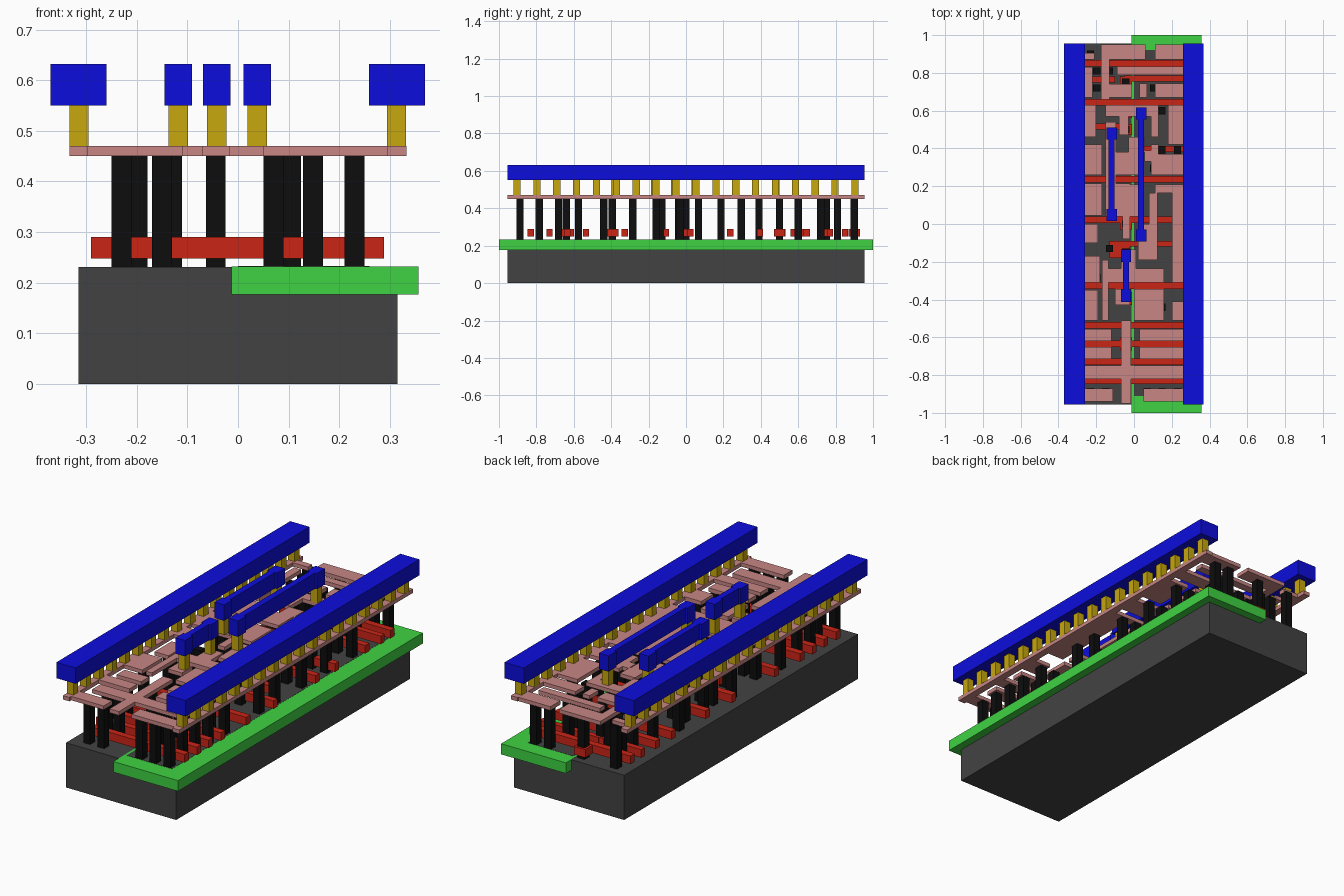
import bpy, bmesh

def material(name, rgb):
    m = bpy.data.materials.new(name)
    m.diffuse_color = (*rgb, 1)
    return m

DARK = material("dark_grey", (.055, .055, .055))
GREEN = material("green", (.05, .65, .055))
RED = material("red", (.6, .018, .008))
BLACK = material("black", (.004, .004, .004))
PINK = material("pink", (.57, .24, .23))
GOLD = material("gold", (.57, .39, .004))
BLUE = material("blue", (.004, .004, .72))

def layer(name, rects, z0, z1, mat):
    """One object made of boxes; each rect is (x0, x1, y0, y1)."""
    bm = bmesh.new()
    for x0, x1, y0, y1 in rects:
        verts = bmesh.ops.create_cube(bm, size=1)["verts"]
        for v in verts:
            v.co = (x1 if v.co.x > 0 else x0,
                    y1 if v.co.y > 0 else y0,
                    z1 if v.co.z > 0 else z0)
    me = bpy.data.meshes.new(name)
    bm.to_mesh(me)
    bm.free()
    me.materials.append(mat)
    ob = bpy.data.objects.new(name, me)
    bpy.context.collection.objects.link(ob)
    return ob

def squares(points, half=.0195):
    return [(x - half, x + half, y - half, y + half) for x, y in points]

L, R = -.333, .333     # outer edges of the interconnect rails
END = .955

# Base block, well and active area
layer("substrate", [(-.315, .315, -END, END)], 0, .231, DARK)
layer("well", [(-.013, .357, -1, 1)], .177, .232, GREEN)
layer("active_area", [(0, .26, -.91, .92)], .225, .2328, DARK)

# Red gate strips: full-width ones, partial ones and contact pads
full = [-.83, -.73, -.635, -.535, -.327, .237, .645, .85]
gates = [(-.29, .288, y - .017, y + .017) for y in full]
gates += [
    (-.05, .288, .755, .785), (-.29, -.10, .75, .78),
    (-.29, -.03, .50, .533), (.02, .288, .38, .412),
    (-.29, .20, .005, .04), (-.13, .288, -.12, -.09),
]
pads = [
    (-.075, -.01, -.67, -.60), (-.075, -.01, -.43, -.36),
    (-.13, -.02, -.18, -.09), (-.075, -.01, -.03, .035),
    (-.075, -.01, .47, .53), (-.075, -.01, .56, .645),
    (-.075, -.01, .72, .78), (-.075, -.01, .87, .93),
]
layer("gates", gates + pads, .248, .29, RED)

# Black contact pillars down to the active area and the gates
low_rows = [-.888, -.682, -.575, -.44, .187, .39, .60, .90]
mid_rows = [-.785, -.285, .067, .295, .72, .81]
contacts = [(x, y) for y in low_rows for x in (-.23, .148, .23)]
contacts += [(x, y) for y in mid_rows for x in (-.198, -.13, .105)]
contacts += [(-.15, -.888), (.07, -.888), (.07, -.682), (.07, -.575), (.23, -.785),
             (.23, -.16), (.23, -.03), (.105, -.13), (-.23, -.04), (-.13, -.13)]
contacts += [(-.044, y) for y in (-.64, -.395, -.15, 0, .50, .60, .75, .90)]
layer("contacts", squares(contacts), .231, .452, BLACK)

# Pink interconnect: rails and their fingers
layer("left_wiring", [
    (L, -.296, -END, END),
    (L, -.11, -.94, -.87), (L, -.12, -.715, -.65), (L, -.19, -.51, -.35),
    (-.26, -.18, -.31, -.17), (L, -.19, -.10, .0), (L, -.17, .045, .215),
    (-.26, -.17, .26, .42), (L, -.20, .46, .63), (-.26, -.22, .67, .83),
    (L, -.21, .87, .905),
], .45, .47, PINK)
layer("right_wiring", [
    (.294, R, -END, END),
    (.05, R, -.94, -.87), (.03, R, -.715, -.65), (.20, R, -.51, -.41),
    (.20, R, -.31, .165), (.12, R, .26, .37), (.11, R, .165, .21),
    (.18, R, .42, .63), (.11, R, .67, .745), (.11, R, .87, .95),
], .45, .47, PINK)

# Pink output comb near the front
layer("output_wiring", [
    (-.07, -.016, -.95, -.51), (-.26, .26, -.82, -.75),
    (-.26, -.12, -.62, -.555), (.03, .26, -.62, -.555),
], .45, .47, PINK)

# Pink signal wiring in the middle
layer("signal_wiring", [
    (0, .16, -.51, -.345), (-.17, -.135, -.51, -.19), (-.10, -.02, -.43, -.345),
    (-.135, .16, -.31, -.235), (-.07, .01, -.235, -.135), (.02, .125, -.19, 0),
    (.08, .125, 0, .165), (-.15, -.02, .04, .215), (-.06, -.02, -.08, .04),
    (-.15, -.095, .215, .54), (-.02, .05, .04, .21), (-.095, .05, .26, .38),
    (-.03, .055, .38, .46), (.09, .13, .26, .42), (-.15, .13, .57, .63),
    (.09, .13, .46, .57), (-.08, -.03, .47, .57), (-.175, -.13, .66, .95),
    (-.13, -.01, .67, .74), (.03, .07, .67, .745), (-.09, .26, .79, .833),
    (-.13, .06, .87, .95), (.055, .09, .33, .39),
], .45, .47, PINK)

# Blue rails and dumbbell-shaped links, with gold vias underneath
links = [(-.118, .016, .512), (.038, -.092, .617), (-.042, -.412, -.136)]
layer("left_rail", [(-.37, -.26, -END, END)], .55, .632, BLUE)
layer("right_rail", [(.259, .369, -END, END)], .55, .632, BLUE)
vias = [(x, (i - 8.5) * .1063) for x in (-.314, .313) for i in range(18)]
for i, (x, y0, y1) in enumerate(links):
    layer(f"link_{i + 1}", [
        (x - .016, x + .016, y0 + .06, y1 - .06),
        (x - .027, x + .027, y0, y0 + .064),
        (x - .027, x + .027, y1 - .064, y1),
    ], .55, .632, BLUE)
    vias += [(x, y0 + .032), (x, y1 - .032)]
layer("vias", squares(vias, .019), .47, .55, GOLD)
